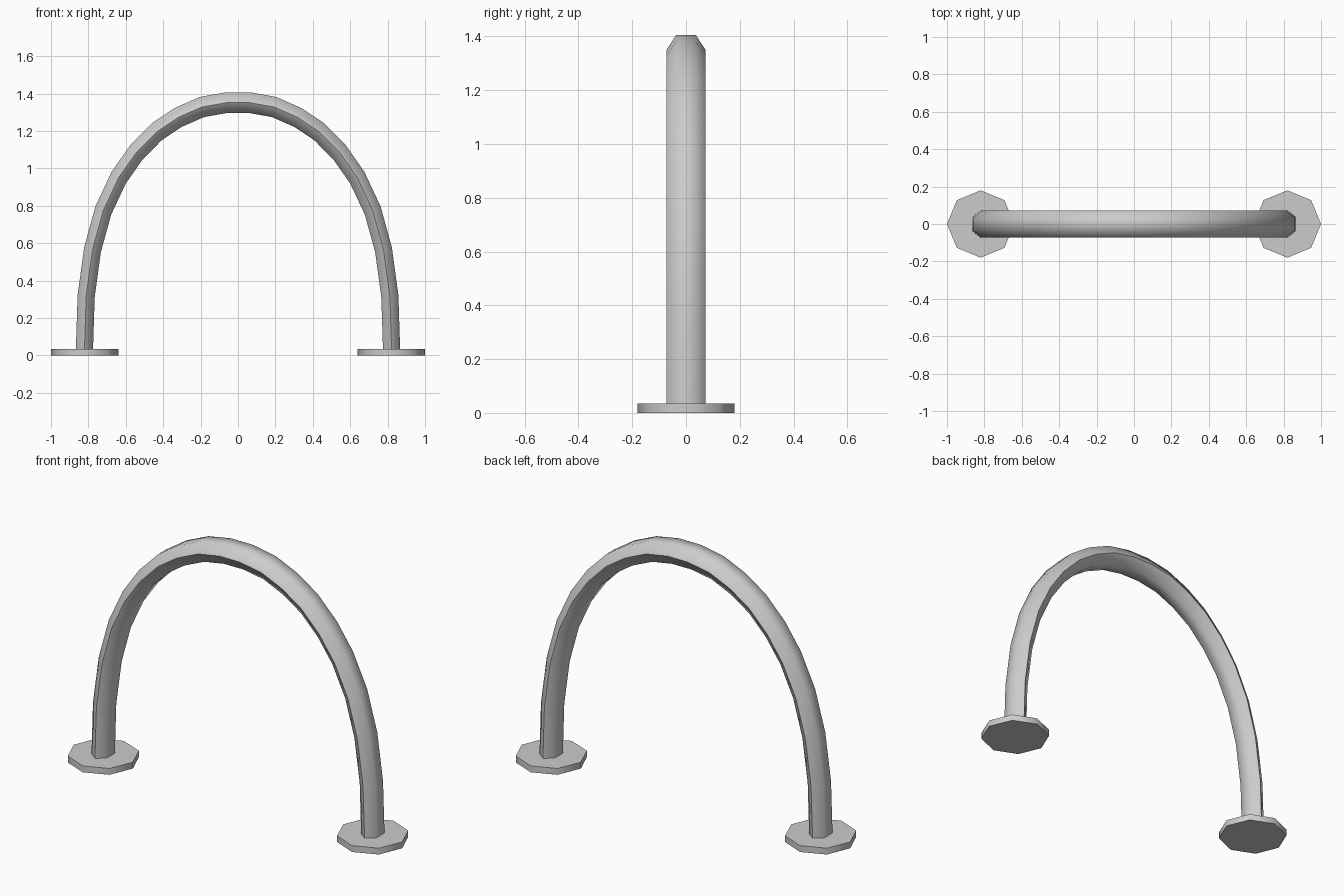
import bpy, bmesh, math
from mathutils import Vector

if "Cube" in bpy.data.objects:
    bpy.data.objects.remove(bpy.data.objects["Cube"])


def finish(bm, name):
    bmesh.ops.recalc_face_normals(bm, faces=bm.faces)
    me = bpy.data.meshes.new(name)
    bm.to_mesh(me)
    bm.free()
    ob = bpy.data.objects.new(name, me)
    bpy.context.collection.objects.link(ob)
    bpy.ops.object.select_all(action='DESELECT')
    ob.select_set(True)
    bpy.context.view_layer.objects.active = ob
    bpy.ops.object.shade_smooth_by_angle(angle=math.radians(65))
    return ob


# Arch: hexagonal tube swept along a mirrored path
half = [(0.822, 0.0), (0.812, 0.315), (0.778, 0.565), (0.72, 0.775), (0.638, 0.95),
        (0.545, 1.083), (0.435, 1.195), (0.32, 1.272), (0.193, 1.328), (0.063, 1.351)]
path = half + [(-x, z) for x, z in reversed(half)]
RX, RY, RZ = 0.053, 0.072, 0.064     # the section is flattened differently per axis
bm = bmesh.new()
rings = []
for i, (x, z) in enumerate(path):
    a, b = path[max(i - 1, 0)], path[min(i + 1, len(path) - 1)]
    t = Vector(((b[0] - a[0]) / RX, (b[1] - a[1]) / RZ)).normalized()
    if i in (0, len(path) - 1):
        t = Vector((0, 1 if i == 0 else -1))
    n = Vector((t.y, -t.x))
    ring = []
    for k in range(6):
        c, s = math.cos(k * math.pi / 3), math.sin(k * math.pi / 3)
        ring.append(bm.verts.new((x + n.x * RX * s, RY * c, z + n.y * RZ * s)))
    rings.append(ring)
for r0, r1 in zip(rings, rings[1:]):
    for k in range(6):
        j = (k + 1) % 6
        bm.faces.new((r0[k], r0[j], r1[j], r1[k]))
bm.faces.new(rings[0])
bm.faces.new(rings[-1])
finish(bm, "arch_tube")

# Octagonal foot plates
H = 0.035
for side, sx in (("left", -1), ("right", 1)):
    bm = bmesh.new()
    bmesh.ops.create_cone(bm, cap_ends=True, segments=8, radius1=0.18, radius2=0.18, depth=H)
    bmesh.ops.translate(bm, verts=bm.verts, vec=(sx * 0.82, 0, H / 2))
    finish(bm, side + "_foot_plate")
